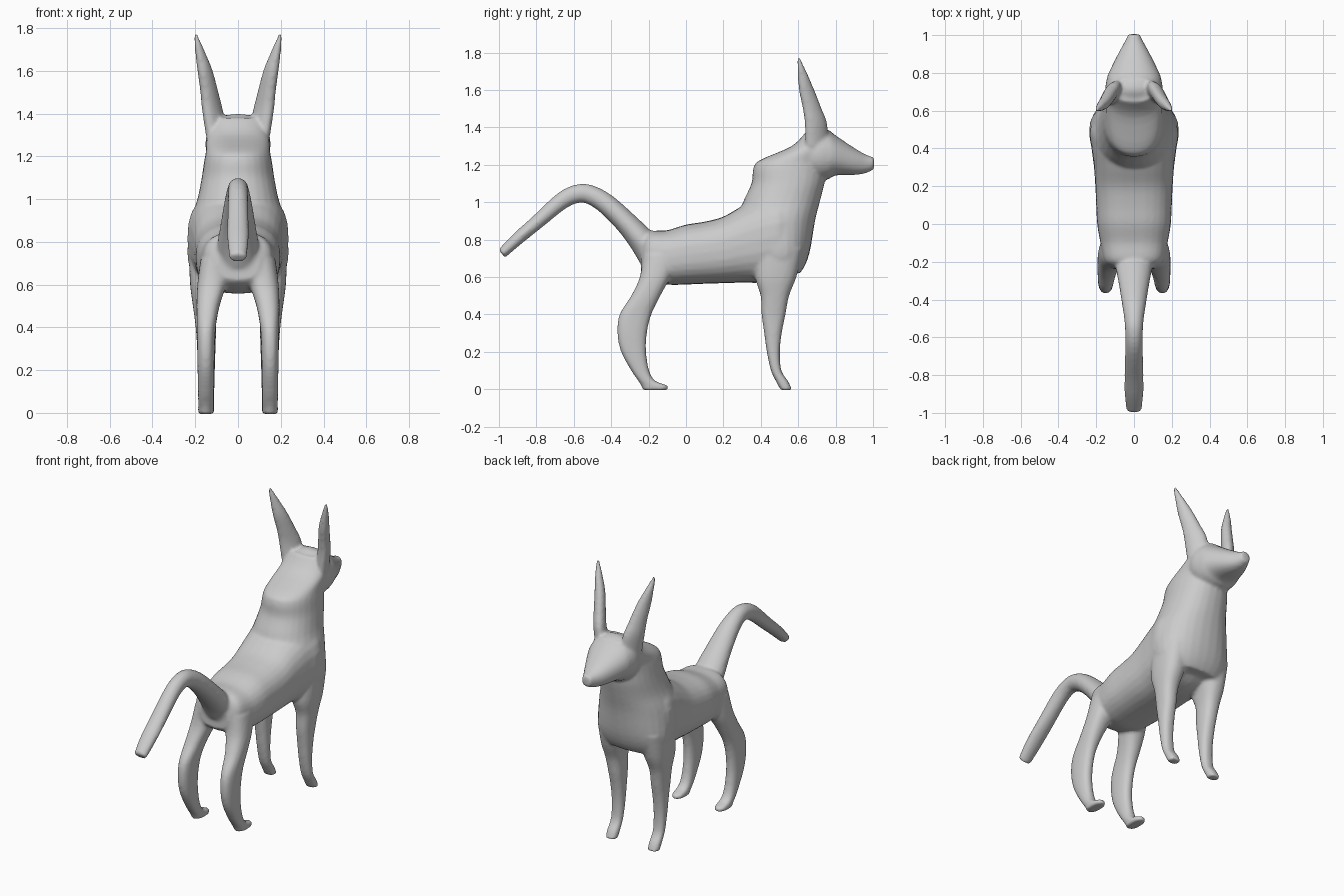
import bpy, bmesh
from math import sin, cos, pi, radians, copysign

bm = bmesh.new()
SIDES, STEPS = 28, 4


def spline(a, b, c, d, t):
    """Catmull-Rom blend of four ring specs."""
    return [0.5 * (2 * q + (r - p) * t + (2 * p - 5 * q + 4 * r - s) * t * t
                   + (3 * q - p - 3 * r + s) * t ** 3) for p, q, r, s in zip(a, b, c, d)]


def loft(rings, power=2.0, yaw=0, sx=1):
    """Closed skin over rings (x, y, z, half width, half depth, tilt of the depth axis in degrees)."""
    pad = [rings[0]] + rings + [rings[-1]]
    fine = [spline(*pad[i:i + 4], k / STEPS) for i in range(len(rings) - 1) for k in range(STEPS)]
    fine.append(rings[-1])
    loops = []
    for x, y, z, rx, rb, tilt in fine:
        loop = []
        for i in range(SIDES):
            a = 2 * pi * i / SIDES
            u = rx * copysign(abs(cos(a)) ** (2 / power), cos(a))
            v = rb * copysign(abs(sin(a)) ** (2 / power), sin(a))
            dy, dz = v * cos(radians(tilt)), v * sin(radians(tilt))
            c, s = cos(radians(yaw)), sin(radians(yaw))
            loop.append(bm.verts.new((sx * (x + u * c - dy * s), y + u * s + dy * c, z + dz)))
        loops.append(loop)
    for p, q in zip(loops, loops[1:]):
        for i in range(SIDES):
            j = (i + 1) % SIDES
            bm.faces.new((p[i], p[j], q[j], q[i]))
    bm.faces.new(loops[0])
    bm.faces.new(loops[-1])


def along_y(rows):
    return [(0, y, z, rx, rz, 90) for y, z, rx, rz in rows]


def along_z(rows):
    return [(x, y, z, rx, ry, 0) for z, x, y, rx, ry in rows]


# Torso, rump to chest
loft(along_y([(-.24, .69, .10, .07), (-.2, .715, .155, .125), (-.1, .705, .178, .145),
              (0, .72, .195, .16), (.1, .73, .2, .166), (.2, .745, .205, .178),
              (.3, .775, .212, .205), (.4, .80, .225, .23), (.5, .82, .235, .23),
              (.6, .84, .18, .18), (.65, .84, .1, .12)]), 2.5)

# Chest and neck
loft(along_z([(.62, 0, .54, .17, .07), (.67, 0, .51, .22, .13), (.75, 0, .5, .237, .165),
              (.9, 0, .485, .222, .205), (1.0, 0, .51, .19, .205), (1.1, 0, .545, .17, .195),
              (1.18, 0, .555, .158, .195), (1.225, 0, .58, .15, .185), (1.3, 0, .68, .145, .115),
              (1.38, 0, .71, .12, .065)]), 2.2)

# Head and muzzle
loft(along_y([(.62, 1.25, .13, .1), (.7, 1.257, .152, .14), (.76, 1.255, .146, .132),
              (.8, 1.25, .134, .107), (.9, 1.218, .085, .072), (.96, 1.205, .052, .05),
              (1.005, 1.208, .03, .032)]), 2.2)

# Tail, arched up then down
loft([(0, -.18, .72, .1, .08, 30), (0, -.24, .80, .095, .07, 40), (0, -.32, .89, .08, .06, 45),
      (0, -.42, .985, .064, .055, 52), (0, -.5, 1.035, .052, .052, 70), (0, -.57, 1.047, .047, .05, 95),
      (0, -.66, 1.01, .047, .046, 120), (0, -.8, .89, .05, .038, 132), (0, -.9, .805, .05, .034, 132),
      (0, -.985, .725, .04, .028, 130)])

for sx in (1, -1):
    # Hind legs
    loft(along_z([(.72, .1, -.13, .075, .1), (.6, .122, -.165, .068, .082), (.5, .14, -.215, .054, .078),
                  (.4, .148, -.27, .044, .085), (.3, .15, -.288, .041, .079), (.2, .15, -.28, .039, .067),
                  (.1, .15, -.245, .037, .048), (.045, .15, -.21, .037, .045),
                  (.02, .15, -.17, .037, .07), (-.005, .15, -.165, .036, .065)]), 2.4, 0, sx)
    # Front legs
    loft(along_z([(.75, .13, .5, .1, .13), (.6, .15, .48, .074, .11), (.5, .155, .475, .056, .076),
                  (.4, .15, .468, .048, .064), (.3, .148, .465, .043, .047), (.2, .147, .467, .039, .035),
                  (.1, .147, .482, .037, .028), (.04, .147, .515, .037, .033),
                  (-.005, .147, .537, .036, .03)]), 2.4, 0, sx)
    # Ears
    loft(along_z([(1.3, .1, .70, .04, .07), (1.42, .12, .695, .038, .067), (1.5, .134, .675, .035, .056),
                  (1.6, .154, .645, .031, .045), (1.68, .175, .625, .023, .029),
                  (1.77, .198, .602, .009, .009)]), 2, 33, sx)

# Fuse all parts into one smooth skin
bmesh.ops.recalc_face_normals(bm, faces=bm.faces)
mesh = bpy.data.meshes.new("animal_body")
bm.to_mesh(mesh)
bm.free()
body = bpy.data.objects.new("animal_body", mesh)
bpy.context.collection.objects.link(body)
fuse = body.modifiers.new("fuse", 'REMESH')
fuse.mode = 'VOXEL'
fuse.voxel_size = .01
fuse.use_smooth_shade = True
soften = body.modifiers.new("soften", 'SMOOTH')
soften.factor = .5
soften.iterations = 5
